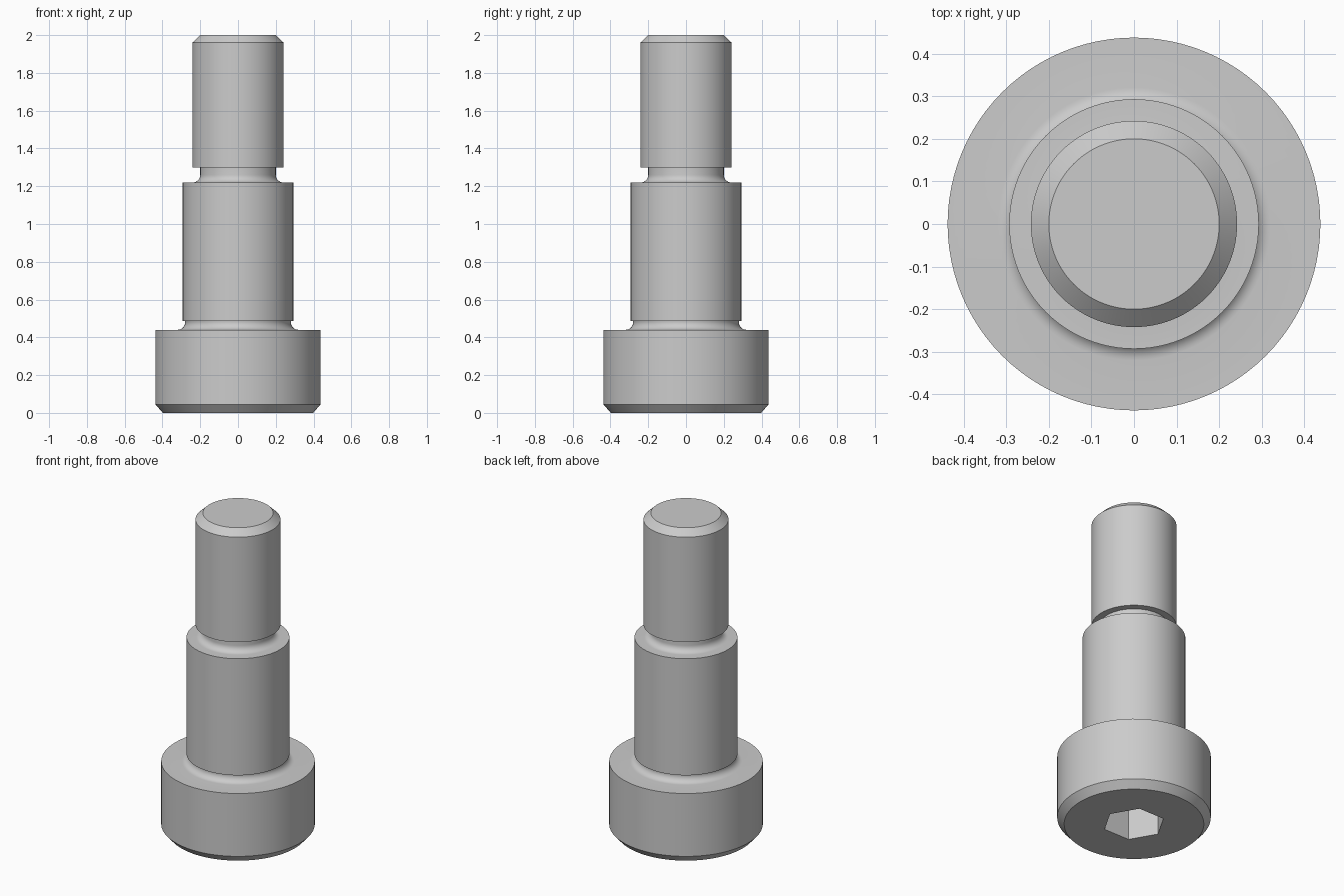
import bpy, bmesh, math

if "Cube" in bpy.data.objects:
    bpy.data.objects.remove(bpy.data.objects["Cube"])

SEG = 96  # divisible by 6 so that the hex corners land on the rings


def fillet(cr, cz, rad, n=8):
    """Concave quarter arc from a flat ledge up to a vertical neck."""
    return [(cr - rad * math.sin(math.pi / 2 * i / n),
             cz - rad * math.cos(math.pi / 2 * i / n), False) for i in range(n + 1)]


def hex_radius(a, r):
    """Radius of a hexagon with corner radius r at angle a."""
    d = a % (math.pi / 3) - math.pi / 6
    return r * math.cos(math.pi / 6) / math.cos(d)


# Profile from socket floor to threaded tip: radius, height, hexagonal?
HEX = 0.178
profile = [(HEX, 0.24, True), (HEX, 0.0, True),             # hex socket
           (0.398, 0.0, False), (0.4375, 0.045, False),     # head chamfer
           (0.4375, 0.44, False)]                           # head
profile += fillet(0.32, 0.48, 0.04)                         # undercut below shoulder
profile += [(0.281, 0.487, False), (0.293, 0.487, False), (0.293, 1.22, False)]  # shoulder
profile += fillet(0.24, 1.26, 0.04)                         # thread relief neck
profile += [(0.20, 1.30, False), (0.242, 1.30, False),
            (0.242, 1.96, False), (0.20, 2.0, False)]       # threaded end

bm = bmesh.new()
rings = []
for r, z, is_hex in profile:
    ring = []
    for i in range(SEG):
        a = 2 * math.pi * i / SEG
        q = hex_radius(a, r) if is_hex else r
        ring.append(bm.verts.new((q * math.cos(a), q * math.sin(a), z)))
    rings.append(ring)
for lo, hi in zip(rings, rings[1:]):
    for i in range(SEG):
        j = (i + 1) % SEG
        bm.faces.new((lo[i], lo[j], hi[j], hi[i]))
bm.faces.new(rings[0][::-1])   # socket floor
bm.faces.new(rings[-1])        # tip
bmesh.ops.recalc_face_normals(bm, faces=bm.faces)

mesh = bpy.data.meshes.new("shoulder_screw")
bm.to_mesh(mesh)
bm.free()
steel = bpy.data.materials.new("grey steel")
steel.diffuse_color = (0.6, 0.6, 0.6, 1)
steel.use_nodes = True
steel.node_tree.nodes["Principled BSDF"].inputs["Base Color"].default_value = steel.diffuse_color
mesh.materials.append(steel)
screw = bpy.data.objects.new("shoulder_screw", mesh)
bpy.context.collection.objects.link(screw)
bpy.context.view_layer.objects.active = screw
screw.select_set(True)
bpy.ops.object.shade_smooth_by_angle(angle=math.radians(30))
